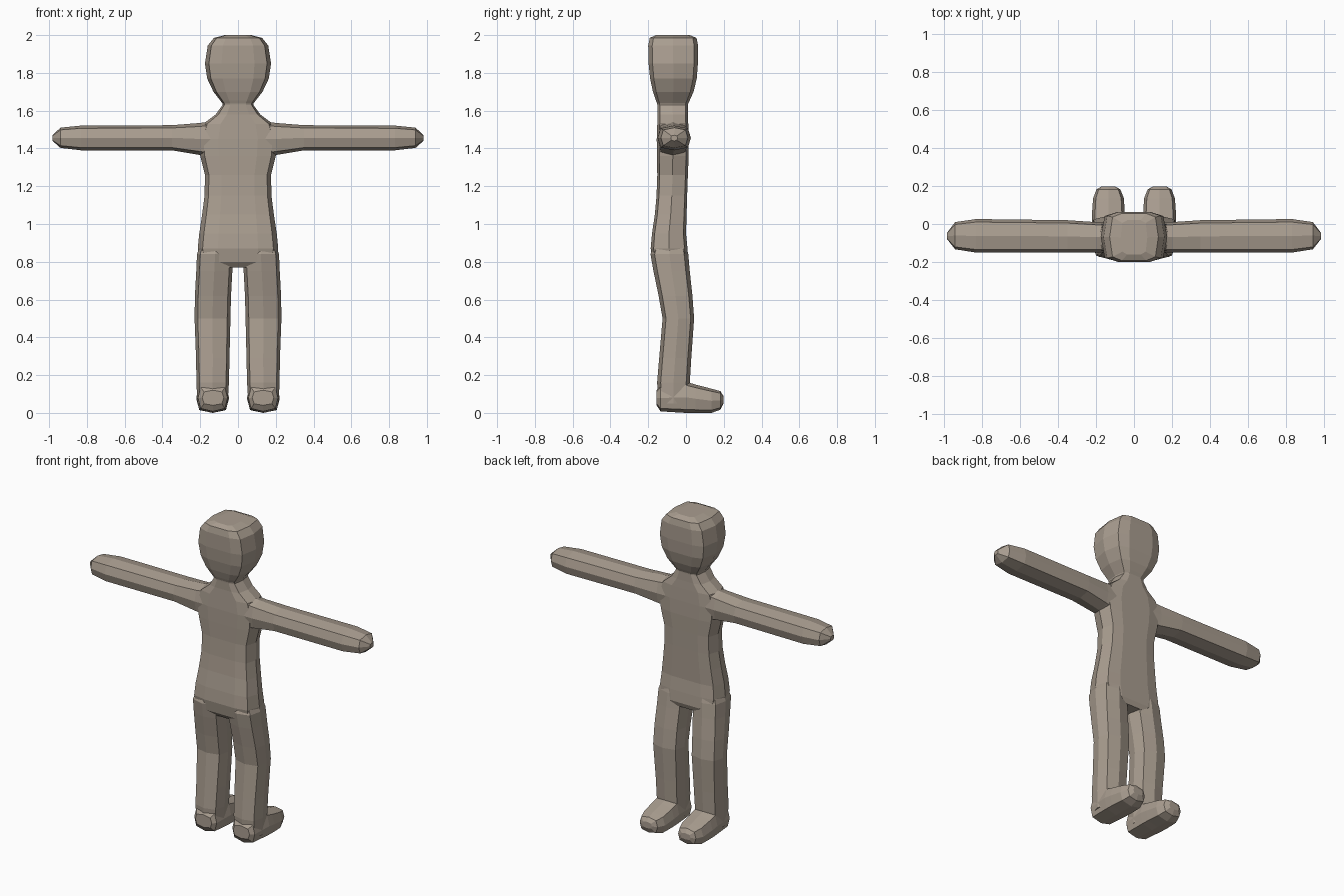
import bpy
import bmesh

skin = bpy.data.materials.new("warm clay")
skin.diffuse_color = (0.40, 0.34, 0.28, 1)

# Quarter profiles (corner fractions), completed by symmetry in ring()
LIMB = [(1, 0), (0.82, 0.78)]
TRUNK = [(1, 0), (0.88, 0.84), (0.5, 1)]


def ring(quarter):
    """Complete a quarter profile into a closed, symmetric loop."""
    half = quarter + [(0, 1)] + [(-a, b) for a, b in reversed(quarter[1:])]
    return half + [(-a, -b) for a, b in half]


def loft(name, axis, sections, quarter):
    """Skin sections (t, a0, a1, b0, b1) along an axis; a, b are the other axes in xyz order."""
    bm = bmesh.new()
    loops = []
    for t, a0, a1, b0, b1 in sections:
        loop = []
        for u, v in ring(quarter):
            co = [(a0 + a1) / 2 + u * (a1 - a0) / 2, (b0 + b1) / 2 + v * (b1 - b0) / 2]
            co.insert(axis, t)
            loop.append(bm.verts.new(co))
        loops.append(loop)
    n = len(loops[0])
    for low, high in zip(loops, loops[1:]):
        for i in range(n):
            j = (i + 1) % n
            bm.faces.new((low[i], low[j], high[j], high[i]))
    bm.faces.new(loops[0])
    bm.faces.new(loops[-1])
    bmesh.ops.recalc_face_normals(bm, faces=bm.faces)
    mesh = bpy.data.meshes.new(name)
    bm.to_mesh(mesh)
    bm.free()
    mesh.materials.append(skin)
    obj = bpy.data.objects.new(name, mesh)
    bpy.context.collection.objects.link(obj)
    return obj


def mirrored(name, axis, sections, quarter):
    """Build the +x part, then a copy mirrored to -x."""
    right = loft("right_" + name, axis, sections, quarter)
    mesh = right.data.copy()
    for v in mesh.vertices:
        v.co.x *= -1
    mesh.flip_normals()
    bpy.context.collection.objects.link(bpy.data.objects.new("left_" + name, mesh))


# Torso, from crotch to neck: (z, half width, back and front y)
torso = [(0.77, 0.15, -0.15, 0.0), (0.80, 0.198, -0.175, 0.012), (0.87, 0.213, -0.187, 0.008),
         (0.95, 0.205, -0.18, 0.0), (1.05, 0.19, -0.165, 0.003), (1.15, 0.177, -0.156, 0.006),
         (1.26, 0.175, -0.152, 0.01), (1.36, 0.2, -0.154, 0.014), (1.45, 0.21, -0.155, 0.014),
         (1.53, 0.185, -0.152, 0.012), (1.58, 0.118, -0.15, 0.01), (1.63, 0.082, -0.152, 0.01),
         (1.66, 0.085, -0.155, 0.012)]
loft("torso", 2, [(z, -w, w, y0, y1) for z, w, y0, y1 in torso], TRUNK)

# Head
head = [(1.635, 0.08, -0.152, 0.01), (1.655, 0.095, -0.16, 0.02), (1.70, 0.13, -0.175, 0.04),
        (1.77, 0.163, -0.19, 0.057), (1.85, 0.175, -0.198, 0.063), (1.945, 0.16, -0.2, 0.064),
        (1.985, 0.128, -0.192, 0.056), (2.0, 0.07, -0.16, 0.02)]
loft("head", 2, [(z, -w, w, y0, y1) for z, w, y0, y1 in head], TRUNK)

# Arms, held straight out
mirrored("arm", 0, [(0.10, -0.148, 0.008, 1.35, 1.55), (0.20, -0.149, 0.01, 1.365, 1.535),
                    (0.35, -0.15, 0.02, 1.39, 1.523), (0.83, -0.15, 0.026, 1.39, 1.521),
                    (0.94, -0.133, 0.01, 1.403, 1.51), (0.982, -0.08, -0.045, 1.44, 1.47)], LIMB)

# Legs, bent slightly at the knee
mirrored("leg", 2, [(0.05, 0.055, 0.215, -0.145, 0.01), (0.16, 0.048, 0.22, -0.153, 0.02),
                    (0.29, 0.045, 0.222, -0.142, 0.028), (0.50, 0.04, 0.23, -0.124, 0.043),
                    (0.62, 0.037, 0.228, -0.145, 0.034), (0.75, 0.03, 0.221, -0.172, 0.02),
                    (0.84, 0.025, 0.217, -0.188, 0.012), (0.89, 0.03, 0.2, -0.17, 0.0)], LIMB)

# Feet, heel to toe
mirrored("foot", 1, [(-0.156, 0.075, 0.19, 0.04, 0.12), (-0.135, 0.055, 0.212, 0.008, 0.15),
                     (0.0, 0.048, 0.221, 0.0, 0.165), (0.05, 0.048, 0.221, 0.0, 0.15),
                     (0.135, 0.053, 0.215, 0.0, 0.128), (0.182, 0.072, 0.197, 0.017, 0.115),
                     (0.198, 0.1, 0.17, 0.05, 0.09)], LIMB)
